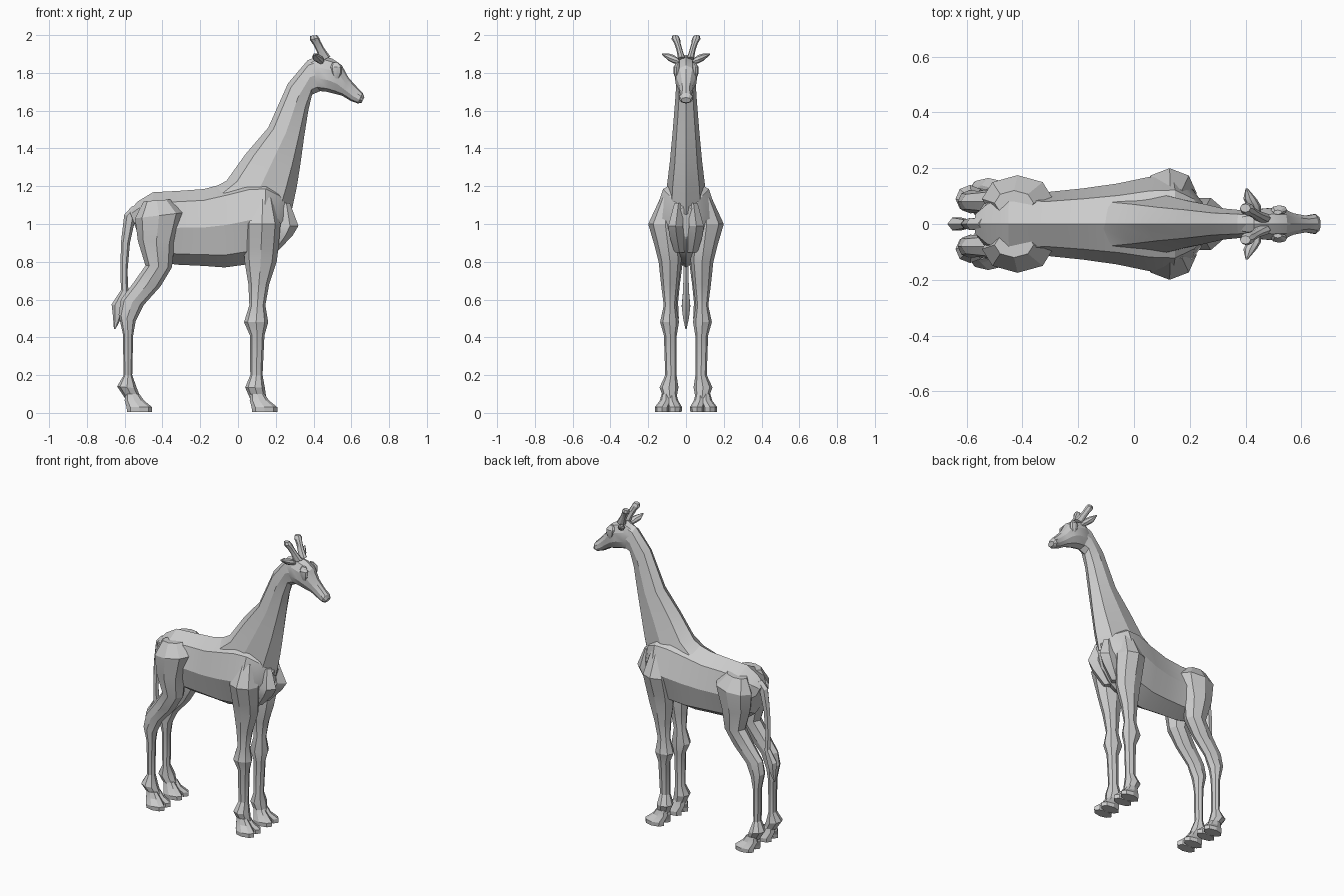
import bpy, bmesh, math
from mathutils import Vector


def loft(name, sections, sides=8, across=(0, 1, 0), mirror=False):
    """Skin rings: each section is (ax, az, bx, bz, y, half_width);
    the ring spans from a to b in the xz plane and half_width along 'across'."""
    bm = bmesh.new()
    across = Vector(across)
    rings = []
    for ax, az, bx, bz, y, w in sections:
        mid = Vector(((ax + bx) / 2, y, (az + bz) / 2))
        half = Vector(((bx - ax) / 2, 0, (bz - az) / 2))
        rings.append([bm.verts.new(mid + half * math.cos(t) + across * w * math.sin(t))
                      for t in (2 * math.pi * i / sides for i in range(sides))])
    for r, s in zip(rings, rings[1:]):
        for i in range(sides):
            j = (i + 1) % sides
            bm.faces.new((r[i], r[j], s[j], s[i]))
    bm.faces.new(rings[0])
    bm.faces.new(rings[-1])
    bmesh.ops.recalc_face_normals(bm, faces=bm.faces)
    mesh = bpy.data.meshes.new(name)
    bm.to_mesh(mesh)
    bm.free()
    ob = bpy.data.objects.new(name, mesh)
    bpy.context.collection.objects.link(ob)
    if mirror:
        m = ob.modifiers.new("mirror", 'MIRROR')
        m.use_axis = (False, True, False)
    bpy.ops.object.select_all(action='DESELECT')
    ob.select_set(True)
    bpy.context.view_layer.objects.active = ob
    bpy.ops.object.shade_smooth_by_angle(angle=math.radians(22))
    return ob


def level(rows):
    """Horizontal sections from (z, x_back, x_front, y, half_width)."""
    return [(a, z, b, z, y, w) for z, a, b, y, w in rows]


# Trunk, from rump to chest
loft("body", [
    (-.575, 1.07, -.53, .95, 0, .05),
    (-.53, 1.12, -.51, .86, 0, .10),
    (-.45, 1.168, -.44, .81, 0, .135),
    (-.32, 1.175, -.33, .785, 0, .113),
    (-.18, 1.185, -.18, .778, 0, .128),
    (-.05, 1.22, -.07, .77, 0, .145),
    (.06, 1.25, .04, .785, 0, .168),
    (.15, 1.25, .13, .81, 0, .172),
    (.22, 1.20, .20, .86, 0, .125),
    (.28, 1.10, .25, .93, 0, .05)])

# Neck, back edge to throat edge
loft("neck", [
    (-.14, 1.185, .28, 1.05, 0, .11),
    (-.06, 1.23, .31, 1.19, 0, .10),
    (.04, 1.37, .328, 1.30, 0, .085),
    (.16, 1.51, .35, 1.46, 0, .071),
    (.265, 1.745, .372, 1.60, 0, .056),
    (.37, 1.868, .392, 1.685, 0, .05),
    (.42, 1.885, .45, 1.71, 0, .045)])

# Head and muzzle
loft("head", [
    (.38, 1.865, .395, 1.72, 0, .042),
    (.43, 1.895, .42, 1.705, 0, .054),
    (.50, 1.875, .47, 1.70, 0, .06),
    (.55, 1.84, .51, 1.69, 0, .057),
    (.585, 1.775, .55, 1.68, 0, .04),
    (.63, 1.725, .60, 1.65, 0, .031),
    (.66, 1.695, .635, 1.638, 0, .037),
    (.669, 1.67, .655, 1.642, 0, .026)], sides=10)

# Brow and eye bulges
loft("eye", level([
    (1.77, .51, .535, .048, .008),
    (1.80, .495, .55, .05, .017),
    (1.83, .49, .55, .05, .017),
    (1.855, .50, .53, .042, .008)]), mirror=True)

# Leaf shaped ears, reaching sideways
loft("ear", [
    (.425, 1.86, .455, 1.86, .035, .014),
    (.405, 1.875, .455, 1.87, .065, .022),
    (.392, 1.885, .44, 1.88, .09, .02),
    (.40, 1.90, .408, 1.898, .127, .004)], across=(0, 0, 1), mirror=True)

# Knobbed horns
loft("horn", [
    (.43, 1.86, .49, 1.885, .022, .02),
    (.418, 1.91, .458, 1.928, .034, .016),
    (.398, 1.95, .438, 1.965, .046, .017),
    (.38, 1.975, .43, 1.985, .054, .023),
    (.38, 1.995, .418, 2.0, .057, .015)], mirror=True)

# Paired chest muscles
loft("chest_muscle", level([
    (1.11, .20, .275, .04, .025),
    (.99, .14, .32, .055, .045),
    (.94, .14, .29, .05, .045),
    (.85, .14, .205, .035, .03)]), sides=6, mirror=True)

# Front leg, shoulder to fetlock
loft("front_leg", level([
    (1.14, .07, .19, .09, .045),
    (1.00, .03, .225, .11, .09),
    (.88, .03, .215, .095, .07),
    (.80, .035, .205, .085, .06),
    (.68, .055, .165, .085, .047),
    (.57, .06, .145, .085, .033),
    (.48, .032, .16, .087, .05),
    (.41, .063, .14, .083, .034),
    (.20, .065, .13, .08, .03),
    (.135, .038, .142, .09, .05),
    (.08, .062, .15, .085, .035)]), mirror=True)

# Hind leg, hip to fetlock
loft("hind_leg", [
    (-.50, 1.12, -.36, 1.13, .075, .045),
    (-.545, 1.03, -.29, 1.06, .09, .085),
    (-.53, .91, -.335, .90, .085, .078),
    (-.49, .78, -.35, .77, .08, .06),
    (-.56, .68, -.41, .67, .08, .047),
    (-.62, .60, -.50, .57, .08, .038),
    (-.632, .52, -.542, .485, .08, .042),
    (-.61, .42, -.555, .41, .08, .031),
    (-.605, .20, -.56, .20, .08, .03),
    (-.64, .14, -.535, .13, .09, .05),
    (-.60, .08, -.515, .08, .085, .035)], mirror=True)

# Cloven hooves: two splayed toes per foot
for leg, x in (("front", 0), ("hind", -.662)):
    for side, y in (("inner", .059), ("outer", .127)):
        mid = .09 + (y - .093) * .5
        loft(f"{leg}_hoof_{side}", level([
            (.10, x + .065, x + .14, mid, .022),
            (.065, x + .062, x + .165, mid, .032),
            (.03, x + .072, x + .208, y, .038),
            (.004, x + .075, x + .208, y, .036)]), mirror=True)

# Tail with tuft
loft("tail", [
    (-.56, 1.095, -.51, 1.07, 0, .02),
    (-.602, 1.05, -.545, 1.02, 0, .025),
    (-.62, .90, -.572, .90, 0, .018),
    (-.622, .75, -.585, .75, 0, .015),
    (-.62, .65, -.58, .64, 0, .018),
    (-.669, .575, -.60, .555, 0, .026),
    (-.662, .51, -.618, .50, 0, .018),
    (-.657, .445, -.648, .445, 0, .004)], sides=6)
